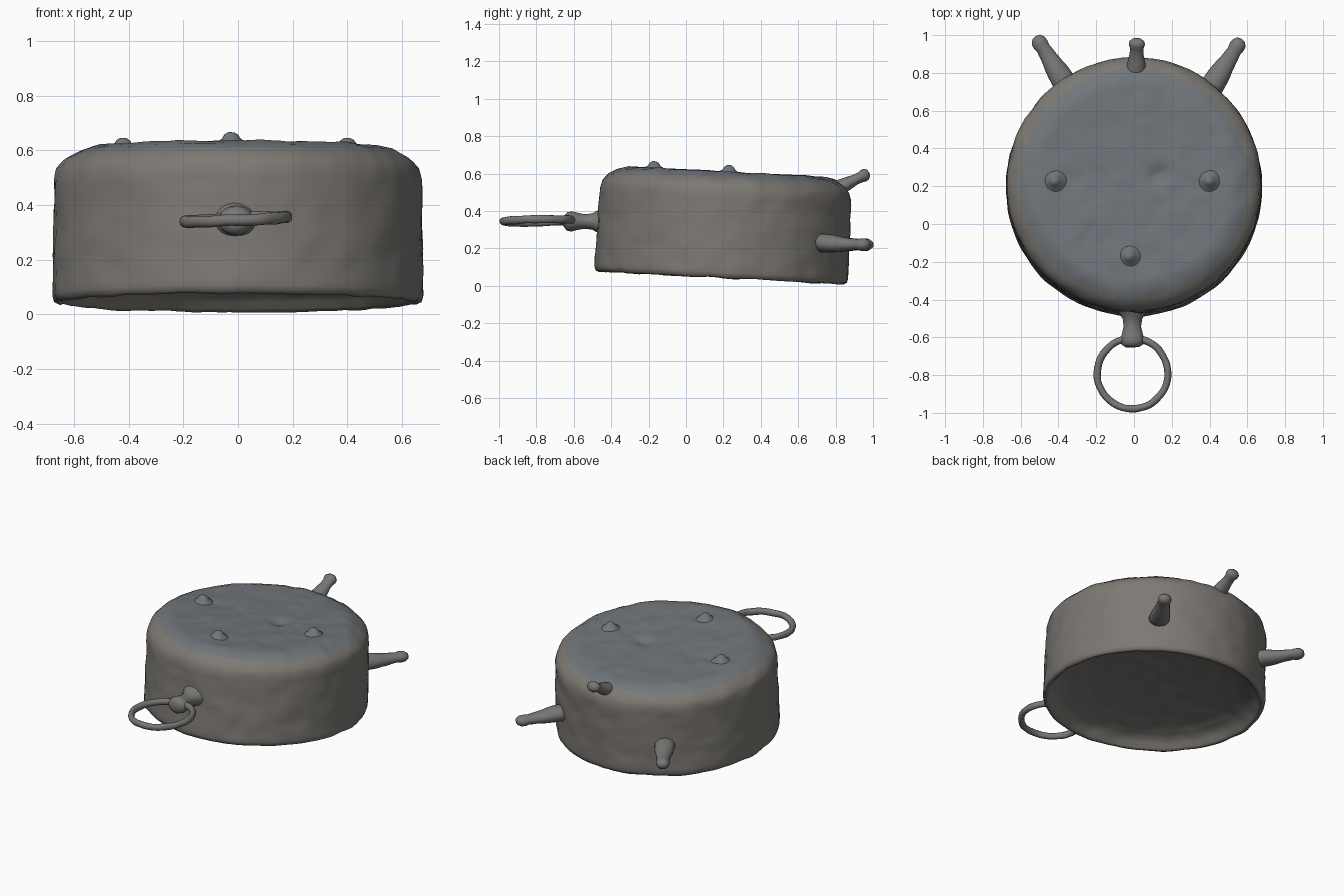
import bpy, bmesh, math
from mathutils import Vector, Matrix, noise

if "Cube" in bpy.data.objects:
    bpy.data.objects.remove(bpy.data.objects["Cube"])


def material(name, color):
    mat = bpy.data.materials.new(name)
    mat.diffuse_color = (*color, 1)
    mat.use_nodes = True
    mat.node_tree.nodes["Principled BSDF"].inputs["Base Color"].default_value = mat.diffuse_color
    return mat


SIDE = material("dark_metal_side", (0.205, 0.192, 0.176))
TOP = material("dark_metal_top", (0.165, 0.182, 0.198))
FITTING = material("dark_metal_fitting", (0.19, 0.185, 0.18))


def resample(profile, step):
    pts = []
    for a, b in zip(profile, profile[1:]):
        a, b = Vector(a), Vector(b)
        n = max(1, round((b - a).length / step))
        pts += [a.lerp(b, i / n) for i in range(n)]
    return pts + [Vector(profile[-1])]


def finish(name, bm, matrix, mat=FITTING):
    mesh = bpy.data.meshes.new(name)
    bm.to_mesh(mesh)
    bm.free()
    for p in mesh.polygons:
        p.use_smooth = True
    mesh.materials.append(mat)
    obj = bpy.data.objects.new(name, mesh)
    obj.matrix_world = matrix
    bpy.context.collection.objects.link(obj)
    return obj


def lathe(name, profile, matrix, segments=24, step=0.03, rough=0.003, scale=9,
          squash=1.0, dents=(), mat=FITTING):
    """Spin an (r, z) profile around local z, then roughen it like cast metal."""
    bm = bmesh.new()
    rings = []
    for r, z in resample(profile, step):
        if r < 1e-5:
            rings.append([bm.verts.new((0, 0, z))])
        else:
            rings.append([bm.verts.new((r * math.cos(t), r * squash * math.sin(t), z))
                          for t in (2 * math.pi * i / segments for i in range(segments))])
    for a, b in zip(rings, rings[1:]):
        for i in range(segments):
            j = (i + 1) % segments
            if len(a) == 1:
                bm.faces.new((a[0], b[j], b[i]))
            elif len(b) == 1:
                bm.faces.new((a[i], a[j], b[0]))
            else:
                bm.faces.new((a[i], a[j], b[j], b[i]))
    bmesh.ops.recalc_face_normals(bm, faces=bm.faces)
    bm.normal_update()
    moves = []
    for v in bm.verts:
        d = rough * (noise.noise(v.co * scale) + 0.5 * noise.noise(v.co * scale * 2))
        for x, y, z, radius, depth in dents:
            q = (v.co - Vector((x, y, z))).length / radius
            d -= depth * math.exp(-q * q)
        moves.append(v.normal * d)
    for v, m in zip(bm.verts, moves):
        v.co += m
    return finish(name, bm, matrix, mat)


def aim(base, tip):
    base, tip = Vector(base), Vector(tip)
    return Matrix.Translation(base) @ (tip - base).to_track_quat('Z', 'Y').to_matrix().to_4x4()


# Tilted drum body: rounded shoulder, worn flat top, domed hollow underside
tilt = Matrix.Translation((0, 0.188, 0.042)) @ Matrix.Rotation(math.radians(-3), 4, 'X')
drum = lathe("drum_body",
             [(0, 0.125), (0.2, 0.121), (0.4, 0.105), (0.52, 0.085), (0.59, 0.062), (0.625, 0.035),
              (0.64, 0.012), (0.655, 0.0), (0.672, 0.008),
              (0.678, 0.03), (0.674, 0.3), (0.672, 0.45), (0.662, 0.49), (0.63, 0.525),
              (0.58, 0.554), (0.53, 0.568), (0.42, 0.567), (0, 0.563)],
             tilt, segments=128, step=0.025, rough=0.006, scale=9, mat=SIDE,
             dents=[(0.13, 0.04, 0.565, 0.05, 0.02), (-0.31, 0.02, 0.565, 0.07, 0.01)])
drum.data.materials.append(TOP)
for p in drum.data.polygons:
    if p.center.z > 0.535:
        p.material_index = 1

# Small nubs on the top
for i, (x, y) in enumerate([(-0.42, 0.01), (0.40, 0.01), (-0.025, -0.39)]):
    lathe(f"top_nub_{i + 1}",
          [(0.075, -0.015), (0.055, 0.004), (0.035, 0.018), (0.024, 0.034), (0.012, 0.041), (0, 0.042)],
          tilt @ Matrix.Translation((x, y, 0.563)), segments=16, step=0.02, rough=0.003,
          scale=14, mat=TOP)

# Three knobbed legs on the back: two low at the sides, one high in the middle
for name, base, tip, width in [("leg_left", (-0.36, 0.735, 0.228), (-0.515, 0.985, 0.218), 1.0),
                               ("leg_right", (0.405, 0.72, 0.228), (0.565, 0.97, 0.218), 1.0),
                               ("leg_top", (0.01, 0.79, 0.51), (0.015, 0.972, 0.602), 0.85)]:
    length = (Vector(tip) - Vector(base)).length
    prof = [(0, 0), (0.065, 0), (0.06, 0.25), (0.052, 0.42), (0.042, 0.62), (0.036, 0.78),
            (0.042, 0.87), (0.04, 0.95), (0.024, 1.02), (0, 1.04)]
    lathe(name, [(r * (width if t < 0.7 else 1), t * length) for r, t in prof],
          aim(base, tip), segments=20, rough=0.004, scale=12, squash=0.8)

# Flared stem holding the ring at the front
lathe("ring_stem",
      [(0, 0), (0.1, 0), (0.075, 0.035), (0.052, 0.07), (0.046, 0.11), (0.054, 0.15),
       (0.064, 0.18), (0.058, 0.205), (0.035, 0.22), (0, 0.222)],
      aim((-0.008, -0.432, 0.342), (-0.008, -0.66, 0.347)), segments=24, rough=0.004, squash=0.85)

# Ring, nearly horizontal
bm = bmesh.new()
n, m = 64, 12
rings = [[bm.verts.new(((0.187 + 0.019 * math.cos(b)) * math.cos(a),
                        (0.187 + 0.019 * math.cos(b)) * math.sin(a), 0.021 * math.sin(b)))
          for b in (2 * math.pi * j / m for j in range(m))]
         for a in (2 * math.pi * i / n for i in range(n))]
for i in range(n):
    for j in range(m):
        p, q, k = rings[i], rings[(i + 1) % n], (j + 1) % m
        bm.faces.new((p[j], q[j], q[k], p[k]))
for v in bm.verts:
    v.co += 0.004 * noise.noise_vector(v.co * 14)
finish("front_ring", bm, Matrix.Translation((-0.008, -0.792, 0.347))
       @ Matrix.Rotation(math.radians(-2.5), 4, 'Y') @ Matrix.Rotation(math.radians(1), 4, 'X'))
